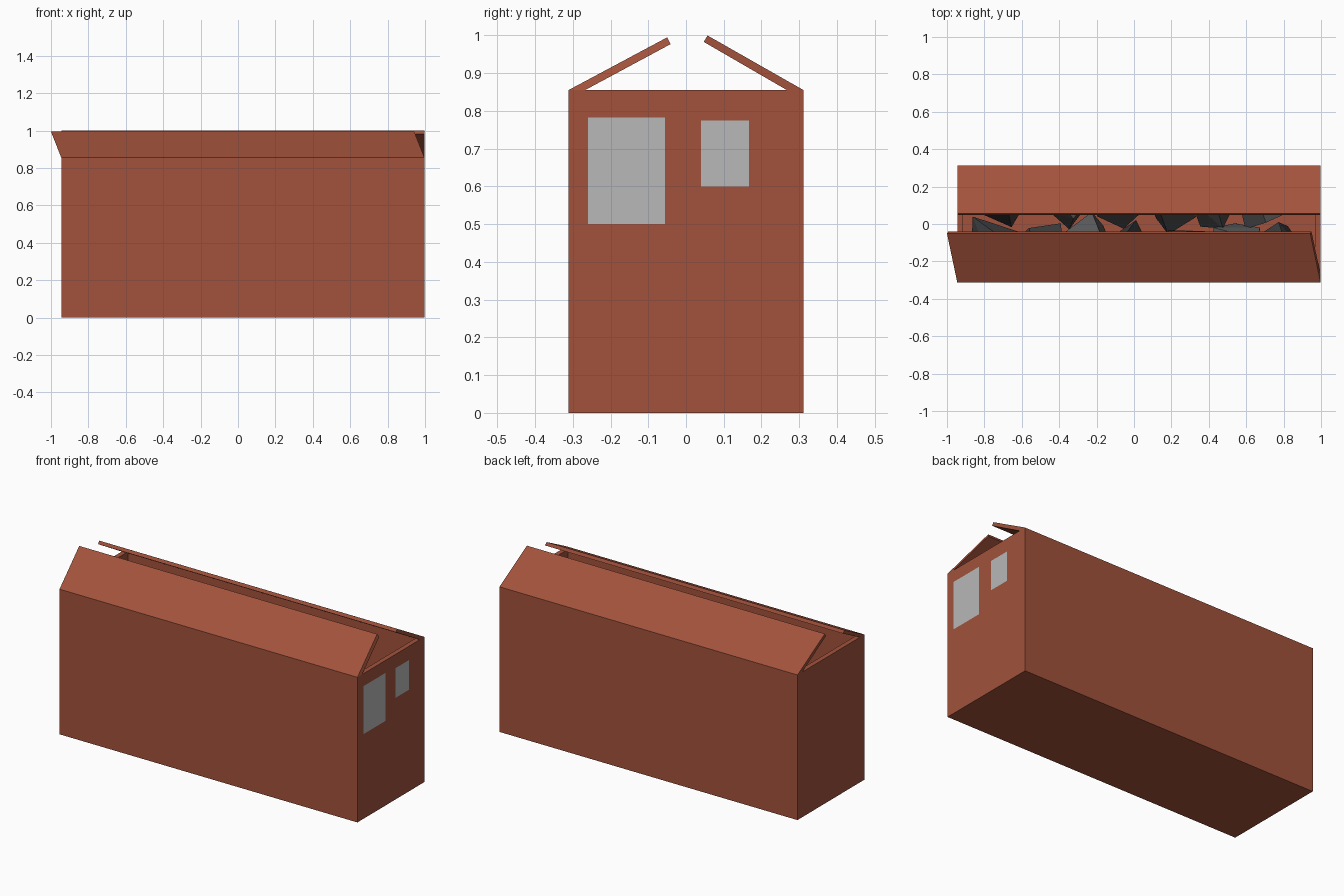
import bpy, bmesh, random
from mathutils import Vector, Euler

if "Cube" in bpy.data.objects:
    bpy.data.objects.remove(bpy.data.objects["Cube"])

random.seed(4)
X0, X1, Y, H, T = -0.945, 0.997, 0.312, 0.855, 0.04


def material(name, color):
    m = bpy.data.materials.new(name)
    m.diffuse_color = (*color, 1)
    m.use_nodes = True
    m.node_tree.nodes["Principled BSDF"].inputs["Base Color"].default_value = m.diffuse_color
    return m


red = material("red_board", (0.36, 0.085, 0.045))
pale = material("pale_label", (0.48, 0.48, 0.48))
darks = [material("dark_stone_%d" % i, (v, v, v * 1.03))
         for i, v in enumerate((0.045, 0.065, 0.11))]


def finish(name, bm, mat):
    bmesh.ops.recalc_face_normals(bm, faces=bm.faces)
    me = bpy.data.meshes.new(name)
    bm.to_mesh(me)
    bm.free()
    me.materials.append(mat)
    ob = bpy.data.objects.new(name, me)
    bpy.context.collection.objects.link(ob)
    return ob


# Open crate body: a block with its top inset and pushed down to the floor
bm = bmesh.new()
bmesh.ops.create_cube(bm, size=1)
bmesh.ops.scale(bm, vec=(X1 - X0, 2 * Y, H), verts=bm.verts)
bmesh.ops.translate(bm, vec=((X0 + X1) / 2, 0, H / 2), verts=bm.verts)
top = max(bm.faces, key=lambda f: f.calc_center_median().z)
bmesh.ops.inset_region(bm, faces=[top], thickness=T)
res = bmesh.ops.extrude_discrete_faces(bm, faces=[top])
bmesh.ops.translate(bm, vec=(0, 0, T - H), verts=res["faces"][0].verts)
finish("box_body", bm, red)


# Lid flaps: a slanted profile run along the box, with a sideways shift at the free edge
def flap(name, profile, shift):
    bm = bmesh.new()
    ends = []
    for x in (X0, X1):
        ends.append([bm.verts.new((x + shift * (z - H) / (1.0 - H), y, z))
                     for y, z in profile])
    a, b = ends
    bm.faces.new(a)
    bm.faces.new(b)
    for i in range(4):
        j = (i + 1) % 4
        bm.faces.new((a[i], a[j], b[j], b[i]))
    finish(name, bm, red)


flap("front_flap", [(-Y, H), (-0.05, 0.995), (-0.041, 0.977), (-0.268, H)], -0.057)
flap("back_flap", [(Y, H), (0.057, 1.0), (0.047, 0.983), (0.268, H)], 0)


# Flat labels on the right end
def label(name, y0, y1, z0, z1):
    bm = bmesh.new()
    bm.faces.new([bm.verts.new((X1 + 0.002, y, z))
                  for y, z in ((y0, z0), (y1, z0), (y1, z1), (y0, z1))])
    finish(name, bm, pale)


label("large_label", -0.26, -0.055, 0.50, 0.783)
label("small_label", 0.04, 0.167, 0.60, 0.775)


# Angular stones lying loose on the floor in two rows
def stone(name, x, y, size, mat):
    bm = bmesh.new()
    bmesh.ops.create_cube(bm, size=size)
    turn = Euler([random.uniform(-0.7, 0.7) for _ in range(3)]).to_matrix()
    for v in bm.verts:
        v.co = turn @ (v.co + Vector([random.uniform(-0.15, 0.15) * size for _ in range(3)]))
    hull = bmesh.ops.convex_hull(bm, input=bm.verts)
    low = min(v.co.z for v in bm.verts)
    bmesh.ops.translate(bm, vec=(x, y, T - low), verts=bm.verts)
    finish(name, bm, mat)


rows = [(0.11, (-0.70, -0.34, -0.07, 0.21, 0.42, 0.70)),
        (-0.12, (-0.74, -0.50, -0.24, -0.03, 0.27, 0.55, 0.78))]
n = 0
for y, xs in rows:
    for x in xs:
        stone("stone_%02d" % n, x, y, random.uniform(0.15, 0.2), darks[n % 3])
        n += 1
